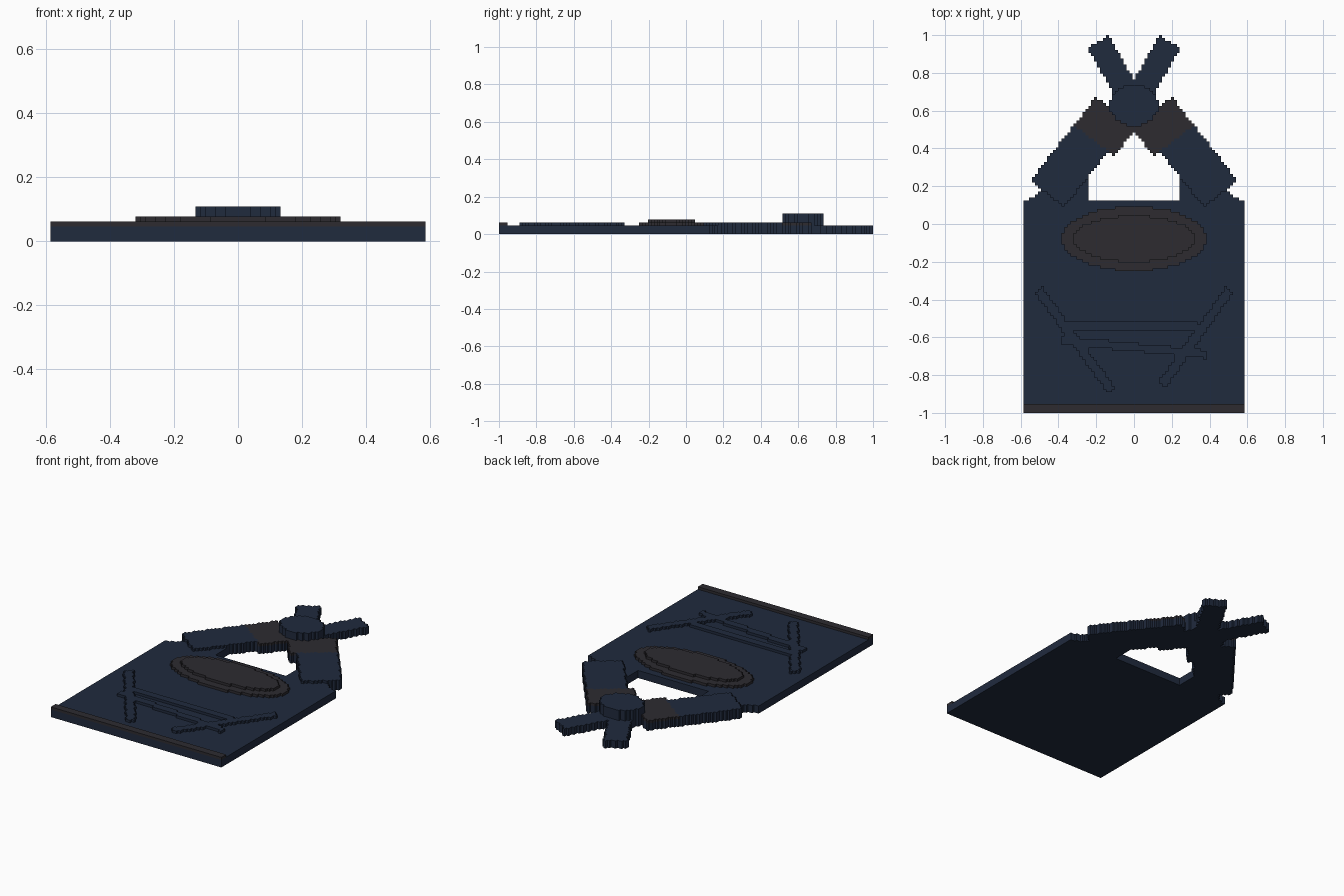
import bpy
import bmesh
from mathutils import Vector

cube = bpy.data.objects.get("Cube")
if cube:
    bpy.data.objects.remove(cube)

CELL = 1 / 64          # block size
COLS, ROWS = 75, 128   # blocks across and along


def material(name, rgb):
    mat = bpy.data.materials.new(name)
    mat.use_nodes = True
    mat.diffuse_color = (*rgb, 1)
    mat.node_tree.nodes["Principled BSDF"].inputs["Base Color"].default_value = (*rgb, 1)
    return mat


NAVY = material("dark navy", (0.0145, 0.0235, 0.048))
BROWN = material("charcoal brown", (0.026, 0.0242, 0.03))


# Shape rules: each returns a test that says whether a point is inside
def bar(a, b, width):
    a, b = Vector(a), Vector(b)
    axis = (b - a).normalized()
    length = (b - a).length

    def inside(x, y):
        p = Vector((x, y)) - a
        along = p.dot(axis)
        return 0 <= along <= length and abs(p.x * axis.y - p.y * axis.x) <= width / 2
    return inside


def oval(cy, rx, ry):
    return lambda x, y: (x / rx) ** 2 + ((y - cy) / ry) ** 2 <= 1


def box(x0, x1, y0, y1):
    return lambda x, y: x0 <= x <= x1 and y0 <= y <= y1


def mirrored(test):
    return lambda x, y: test(-abs(x), y)


claimed = {}  # blocks already used, per starting layer


def block_part(name, test, low, high, mat):
    """Fill the blocks inside a shape and raise them between two layers."""
    used = claimed.setdefault(low, set())
    bm = bmesh.new()
    corners = {}

    def corner(i, j):
        if (i, j) not in corners:
            corners[i, j] = bm.verts.new(((i - COLS / 2) * CELL, (j - ROWS / 2) * CELL, low * CELL))
        return corners[i, j]

    for i in range(COLS):
        for j in range(ROWS):
            x = (i + 0.5 - COLS / 2) * CELL
            y = (j + 0.5 - ROWS / 2) * CELL
            if (i, j) not in used and test(x, y):
                used.add((i, j))
                bm.faces.new([corner(i, j), corner(i + 1, j), corner(i + 1, j + 1), corner(i, j + 1)])
    result = bmesh.ops.extrude_face_region(bm, geom=bm.faces[:], use_keep_orig=True)
    top = [g for g in result["geom"] if isinstance(g, bmesh.types.BMVert)]
    bmesh.ops.translate(bm, verts=top, vec=(0, 0, (high - low) * CELL))
    bmesh.ops.recalc_face_normals(bm, faces=bm.faces[:])
    mesh = bpy.data.meshes.new(name)
    bm.to_mesh(mesh)
    bm.free()
    mesh.materials.append(mat)
    bpy.context.collection.objects.link(bpy.data.objects.new(name, mesh))


# Outlines shared by several parts
strap = mirrored(bar((-0.46, 0.16), (-0.12, 0.588), 0.228))
sleeve = mirrored(bar((-0.21, 0.44), (-0.095, 0.59), 0.27))
tip = mirrored(bar((-0.19, 0.965), (0, 0.635), 0.13))
disc = oval(0.63, 0.13, 0.11)
tab = mirrored(lambda x, y: -0.55 < x < -0.235 and 0.1 < y < min(0.235, 0.18 + (x + 0.49) * 0.8))

# Bottom layers
block_part("knot_disc", disc, 0, 7, NAVY)
block_part("panel", box(-1, 1, -1, 0.125), 0, 3, NAVY)
block_part("strap_tabs", tab, 0, 3, NAVY)
block_part("sleeve_bases", sleeve, 0, 3, NAVY)
block_part("strap_bases", strap, 0, 3, NAVY)
block_part("strap_tips", tip, 0, 3, NAVY)

# Raised layers of the straps
block_part("sleeves", sleeve, 3, 4, BROWN)
block_part("straps", strap, 3, 4, NAVY)

# Hem and stepped oval plaque
block_part("hem", box(-1, 1, -1, -0.953), 3, 4, BROWN)
block_part("plaque_rim", oval(-0.078, 0.385, 0.17), 3, 4, BROWN)
block_part("plaque_centre", oval(-0.078, 0.325, 0.122), 4, 5, BROWN)

# Raised ridges on the lower panel
ridges = {
    "right_fold": bar((-0.505, -0.35), (-0.12, -0.88), 0.05),
    "left_fold": bar((0.505, -0.35), (0.15, -0.85), 0.05),
    "upper_fold": box(-0.36, 0.33, -0.565, -0.515),
    "lower_fold": bar((-0.385, -0.615), (0.385, -0.69), 0.045),
}
for ridge_name, ridge in ridges.items():
    block_part(ridge_name, ridge, 3, 4, NAVY)
